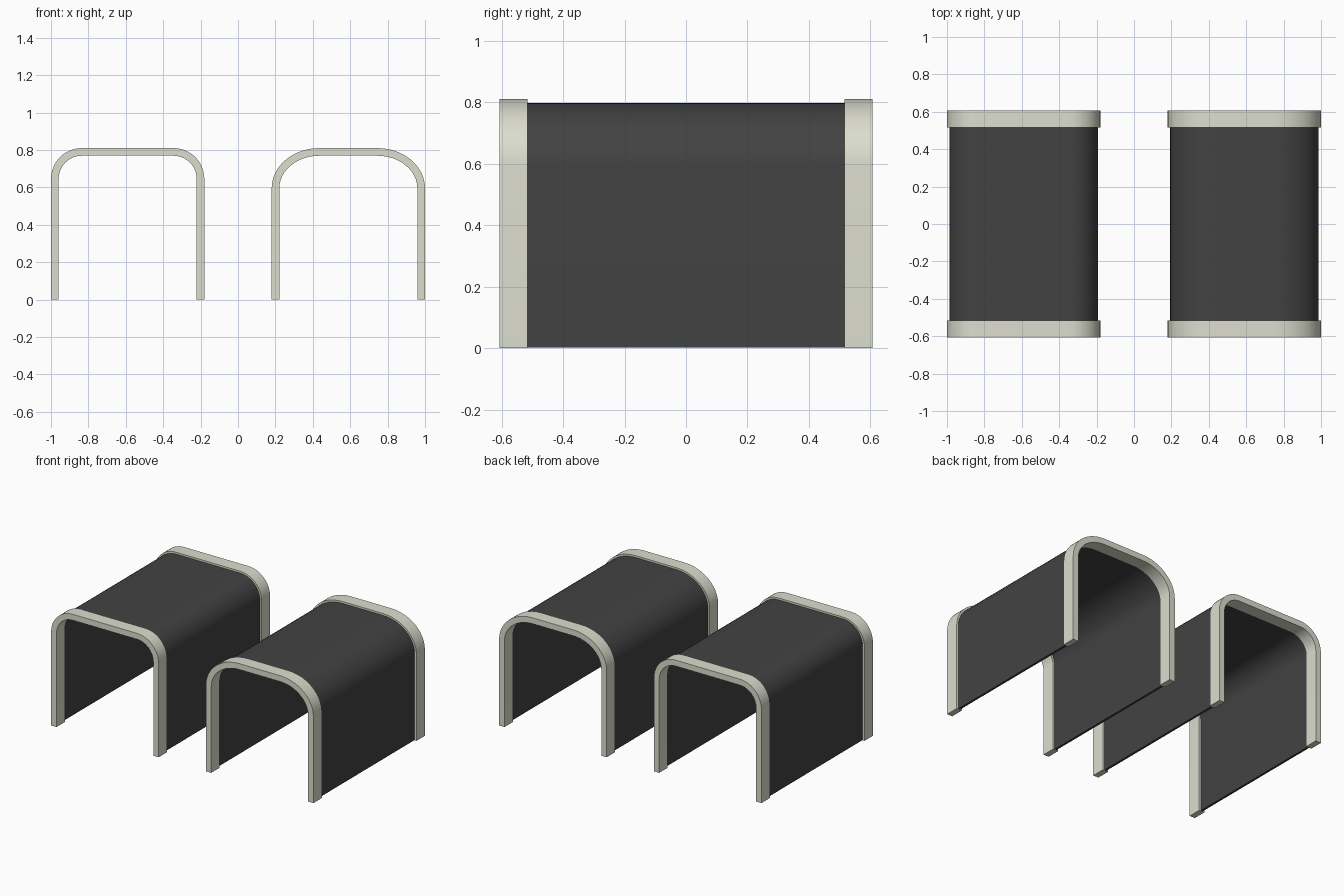
import bpy, bmesh
from math import sin, cos, pi, radians

if "Cube" in bpy.data.objects:
    bpy.data.objects.remove(bpy.data.objects["Cube"])

H = 0.81          # overall height
HALF = 0.41       # half width of each arch
SEG = 12          # segments per rounded corner


def arch_line(cx, rx, rz, inset):
    """Open U-shaped line, inset from the outermost arch outline."""
    w, h = HALF - inset, H - inset
    rx, rz = rx - inset, rz - inset
    right = [(w, 0.0)]
    for i in range(SEG + 1):
        a = pi / 2 * i / SEG
        right.append((w - rx + rx * cos(a), h - rz + rz * sin(a)))
    left = [(-x, z) for x, z in reversed(right)]
    return [(cx + x, z) for x, z in right + left]


def arch(name, cx, rx, rz, outer, inner, y0, y1, mat, base=0.0):
    """Solid arch shell between two insets, extruded from y0 to y1."""
    bm = bmesh.new()
    rows = []
    for inset, y in ((outer, y0), (outer, y1), (inner, y1), (inner, y0)):
        rows.append([bm.verts.new((x, y, max(z, base)))
                     for x, z in arch_line(cx, rx, rz, inset)])
    n = len(rows[0])
    for k in range(4):
        a, b = rows[k], rows[(k + 1) % 4]
        for i in range(n - 1):
            bm.faces.new((a[i], a[i + 1], b[i + 1], b[i]))
    for i in (0, n - 1):
        bm.faces.new([r[i] for r in rows])
    bmesh.ops.recalc_face_normals(bm, faces=bm.faces)
    me = bpy.data.meshes.new(name)
    bm.to_mesh(me)
    bm.free()
    me.materials.append(mat)
    ob = bpy.data.objects.new(name, me)
    bpy.context.collection.objects.link(ob)
    bpy.ops.object.select_all(action='DESELECT')
    ob.select_set(True)
    bpy.context.view_layer.objects.active = ob
    bpy.ops.object.shade_smooth_by_angle(angle=radians(30))


def material(name, color):
    m = bpy.data.materials.new(name)
    m.diffuse_color = color
    m.use_nodes = True
    m.node_tree.nodes["Principled BSDF"].inputs["Base Color"].default_value = m.diffuse_color
    return m


cream = material("cream_trim", (0.72, 0.73, 0.62, 1))
dark = material("dark_panel", (0.055, 0.055, 0.055, 1))

# Left arch has tighter corners, right arch has broad elliptical ones
for side, cx, rx, rz in (("left", -0.59, 0.165, 0.165),
                         ("right", 0.59, 0.255, 0.215)):
    # Dark covering sheet
    arch(side + "_cover", cx, rx, rz, 0.013, 0.028, -0.517, 0.517, dark, 0.003)
    # Pale end rims
    arch(side + "_front_rim", cx, rx, rz, 0.0, 0.041, -0.607, -0.515, cream)
    arch(side + "_back_rim", cx, rx, rz, 0.0, 0.041, 0.515, 0.607, cream)
